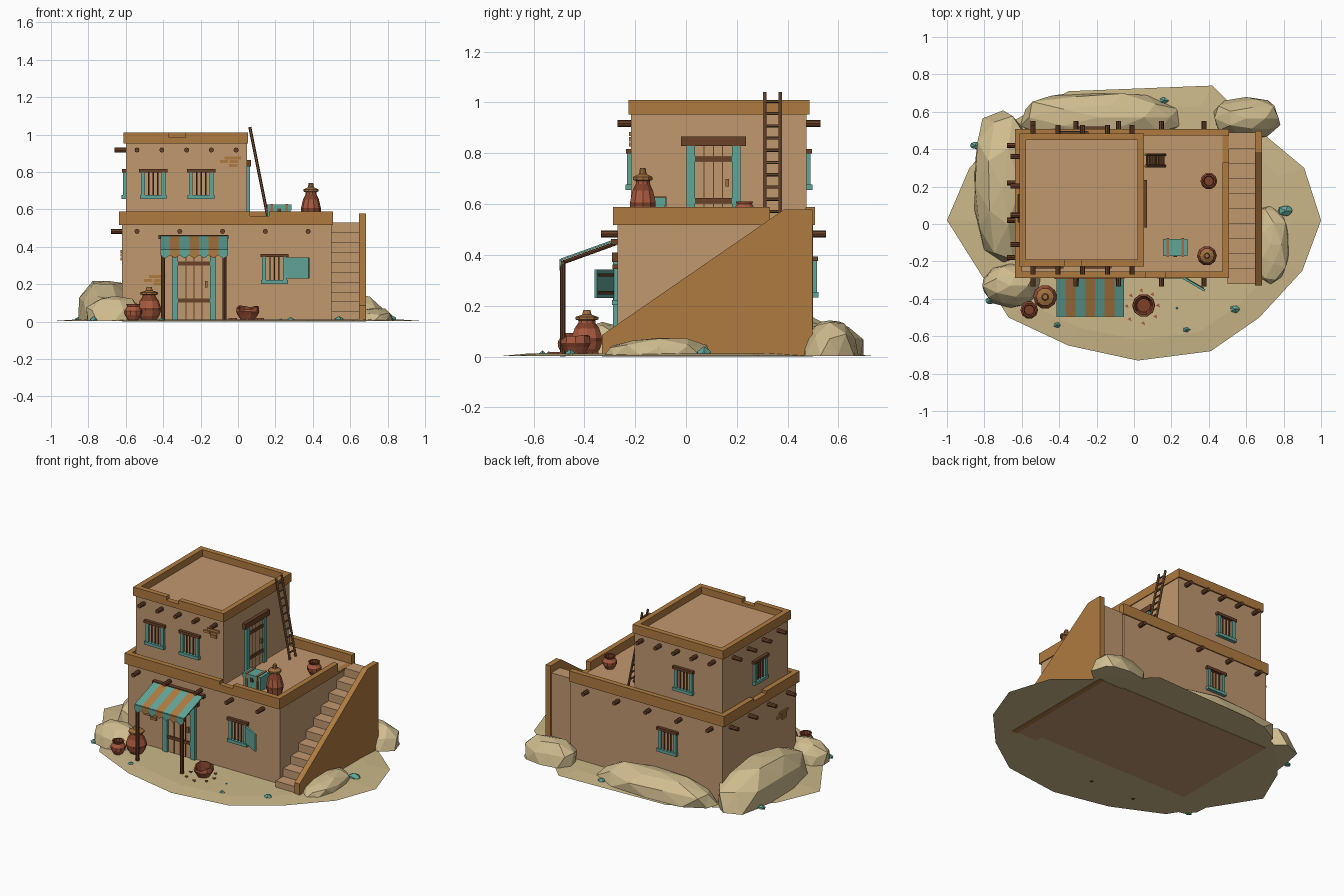
import bpy, bmesh, math, random
from mathutils import Matrix, Vector

random.seed(4)
cube = bpy.data.objects.get("Cube")
if cube:
    bpy.data.objects.remove(cube)

# Palette, given as display hex colours
PALETTE = {"adobe": "C1986F", "ochre_trim": "AF7B40", "dark_wood": "6A4128", "pole_wood": "7D5636",
           "turquoise": "62A699", "terracotta": "A85A3E", "fired_band": "7F4029", "sand": "CBB889",
           "sandstone": "D0BD8F", "lid_wood": "A1703F"}
NAMES = list(PALETTE)
ADOBE, TRIM, DARK, POLE, TEAL, CLAY, BAND, SAND, ROCK, LID = range(len(NAMES))
MATERIALS = []
for label, code in PALETTE.items():
    channels = [int(code[i:i + 2], 16) / 255 for i in (0, 2, 4)]
    colour = [((c + .055) / 1.055) ** 2.4 for c in channels] + [1]
    mat = bpy.data.materials.new(label)
    mat.use_nodes = True
    mat.diffuse_color = colour
    mat.node_tree.nodes["Principled BSDF"].inputs["Base Color"].default_value = colour
    MATERIALS.append(mat)


def finish(name, bm, location=(0, 0, 0), turn=0):
    """Turn a bmesh into an object that carries only the materials it uses."""
    bmesh.ops.recalc_face_normals(bm, faces=bm.faces)
    used = sorted({f.material_index for f in bm.faces})
    for f in bm.faces:
        f.material_index = used.index(f.material_index)
    mesh = bpy.data.meshes.new(name)
    bm.to_mesh(mesh)
    bm.free()
    for index in used:
        mesh.materials.append(MATERIALS[index])
    obj = bpy.data.objects.new(name, mesh)
    obj.location = location
    obj.rotation_euler.z = math.radians(turn)
    bpy.context.collection.objects.link(obj)
    return obj


def paint(verts, mat):
    for f in {f for v in verts for f in v.link_faces}:
        f.material_index = mat


def box(bm, xs, ys, zs, mat):
    size = [max(r) - min(r) for r in (xs, ys, zs)]
    middle = [sum(r) / 2 for r in (xs, ys, zs)]
    matrix = Matrix.Translation(middle) @ Matrix.Diagonal(size + [1])
    paint(bmesh.ops.create_cube(bm, size=1, matrix=matrix)["verts"], mat)


def prism(bm, points, depth, mat):
    face = bm.faces.new([bm.verts.new(p) for p in points])
    top = bmesh.ops.extrude_face_region(bm, geom=[face], use_keep_orig=True)["geom"]
    moved = [g for g in top if isinstance(g, bmesh.types.BMVert)]
    bmesh.ops.translate(bm, verts=moved, vec=depth)
    paint(moved + list(face.verts), mat)


def rod(bm, start, end, radius, mat, sides=8):
    start, end = Vector(start), Vector(end)
    axis = end - start
    matrix = Matrix.Translation((start + end) / 2) @ axis.to_track_quat("Z", "Y").to_matrix().to_4x4()
    paint(bmesh.ops.create_cone(bm, cap_ends=True, segments=sides, radius1=radius, radius2=radius,
                                depth=axis.length, matrix=matrix)["verts"], mat)


def spread(first, last, count):
    return [first + (last - first) * i / (count - 1) for i in range(count)]


def lathe(name, profile, location, scale=1, sides=10, jagged=0):
    """Revolve (radius, height, material) rows; each material paints the ring above its row."""
    bm = bmesh.new()
    rings = []
    for r, z, _ in profile:
        rings.append([bm.verts.new((r * scale * math.cos(a), r * scale * math.sin(a), z * scale))
                      for a in (math.tau * i / sides for i in range(sides))])
    for low, high, row in zip(rings, rings[1:], profile):
        for i in range(sides):
            j = (i + 1) % sides
            bm.faces.new((low[i], low[j], high[j], high[i])).material_index = row[2]
    for ring in (rings[0], rings[-1]):
        bm.faces.new(ring).material_index = profile[-1][2]
    if jagged:
        for outer, inner in zip(rings[-3], rings[-2]):
            drop = random.uniform(0, jagged)
            outer.co.z -= drop
            inner.co.z -= drop
    return finish(name, bm, location)


# Ground slab with a soft edge
outline = [(-1, .02), (-.83, -.25), (-.67, -.5), (-.35, -.65), (.02, -.73), (.41, -.68), (.67, -.5),
           (.9, -.25), (1, .02), (.91, .3), (.67, .5), (.54, .62), (.42, .74), (-.35, .71), (-.65, .55), (-.88, .3)]
bm = bmesh.new()
base = bm.faces.new([bm.verts.new((x, y, .002)) for x, y in outline])
rim = bm.faces.new([bm.verts.new((x * .85, y * .85, .012)) for x, y in outline])
bmesh.ops.bridge_loops(bm, edges=list(base.edges) + list(rim.edges))
paint(bm.verts, SAND)
finish("ground", bm)

# Two storeys
for name, xs, ys, zs in (("lower_storey", (-.62, .5), (-.27, .5), (0, .53)),
                         ("upper_storey", (-.6, .047), (-.217, .475), (.52, .965))):
    bm = bmesh.new()
    box(bm, xs, ys, zs, ADOBE)
    finish(name, bm)


def parapet(name, xs, ys, zs, gaps):
    """Rim of four runs; gaps maps a side to (start, end, height left standing)."""
    bm = bmesh.new()
    t = .035
    runs = {"front": (xs, (ys[0], ys[0] + t)), "back": (xs, (ys[1] - t, ys[1])),
            "left": ((xs[0], xs[0] + t), ys), "right": ((xs[1] - t, xs[1]), ys)}
    for side, (rx, ry) in runs.items():
        along = rx if side in ("front", "back") else ry
        pieces = [(along, zs[1])]
        if side in gaps:
            a, b, top = gaps[side]
            pieces = [((along[0], a), zs[1]), ((a, b), top), ((b, along[1]), zs[1])]
        for span, top in pieces:
            px, py = (span, ry) if along is rx else (rx, span)
            box(bm, px, py, (zs[0], top), TRIM)
    finish(name, bm)


parapet("lower_parapet", (-.635, .507), (-.288, .507), (.517, .588),
        {"front": (.065, .165, .565), "left": (.06, .19, .57), "right": (.33, .47, .531)})
parapet("upper_parapet", (-.613, .053), (-.226, .485), (.952, 1.01), {"front": (-.37, -.28, .985)})

# Roof beam ends
bm = bmesh.new()
for z, xs, ys, x_out, y_out in ((.482, spread(-.54, .375, 5), spread(-.18, .42, 4), -.68, (-.335, .55)),
                                (.917, spread(-.54, -.01, 5), spread(-.11, .36, 4), -.66, (-.27, .53))):
    for x in xs:
        rod(bm, (x, y_out[0], z), (x, y_out[1], z), .0135, DARK)
    for y in ys:
        rod(bm, (x_out, y, z), (x_out + .1, y, z), .0135, DARK)
finish("roof_beams", bm)

# Outer staircase and its sloping side wall
bm = bmesh.new()
steps = 10
for i in range(steps):
    box(bm, (.5, .65), (-.32 + i * .08, .49), (.053 * i, .053 * (i + 1)), ADOBE)
finish("stairs", bm)
bm = bmesh.new()
slope = [(-.33, 0), (-.33, .085), (.385, .578), (.497, .578), (.497, 0)]
prism(bm, [(.648, y, z) for y, z in slope], (.037, 0, 0), TRIM)
finish("stair_wall", bm)


# Barred windows and plank doors, built facing -y
def window(name, location, turn):
    bm = bmesh.new()
    for side in (-1, 1):
        box(bm, (side * .045, side * .066), (-.015, .005), (-.07, .065), TEAL)
    box(bm, (-.072, .072), (-.022, .005), (-.082, -.062), TEAL)
    box(bm, (-.076, .076), (-.02, .005), (.06, .078), DARK)
    for x in (-.024, 0, .024):
        rod(bm, (x, -.007, -.065), (x, -.007, .062), .0045, DARK, 6)
    finish(name, bm, location, turn)


window("upper_front_window_left", (-.197, -.217, .738), 0)
window("upper_front_window_right", (-.453, -.217, .738), 0)
window("lower_front_window", (.195, -.27, .284), 0)
window("upper_left_window", (-.6, .085, .738), -90)
window("upper_back_window", (-.32, .475, .738), 180)
window("lower_back_window", (-.22, .5, .315), 180)

bm = bmesh.new()
box(bm, (0, .135), (-.006, .006), (-.056, .056), TEAL)
for z in (-.035, .035):
    box(bm, (.01, .125), (.006, .01), (z - .006, z + .006), DARK)
finish("window_shutter", bm, (.262, -.288, .286), -30)


def door(name, location, turn, half=.073, height=.3):
    bm = bmesh.new()
    box(bm, (-half, half), (-.006, .004), (0, height), ADOBE)
    for side in (-1, 1):
        box(bm, (side * half, side * (half + .033)), (-.018, .004), (0, height), TEAL)
    box(bm, (-half - .055, half + .055), (-.022, .004), (height, height + .037), DARK)
    for x in (-half / 2, 0, half / 2):
        box(bm, (x - .002, x + .002), (-.009, .004), (0, height), DARK)
    for z in (.25, .8):
        box(bm, (-half, half), (-.013, .004), (height * z, height * z + .02), DARK)
    box(bm, (half - .026, half - .012), (-.018, .004), (height * .47, height * .57), LID)
    finish(name, bm, location, turn)


door("front_door", (-.235, -.27, .012), 0, .085, .36)
door("terrace_door", (.047, .108, .528), 90)


# Exposed brick patches
def bricks(name, location, turn):
    bm = bmesh.new()
    for x, z in ((-.04, 0), (.012, 0), (-.015, .02), (.03, .02), (.01, -.02)):
        box(bm, (x - .022, x + .022), (-.008, .002), (z - .008, z + .008), TRIM)
    finish(name, bm, location, turn)


bricks("upper_bricks", (-.035, -.217, .855), 0)
bricks("lower_bricks", (-.44, -.27, .22), 0)
bricks("left_bricks", (-.62, -.13, .355), -90)

# Striped awning with scalloped edge on two poles
bm = bmesh.new()
count = 7
edges = spread(-.415, -.053, count + 1)
for i, (a, b) in enumerate(zip(edges, edges[1:])):
    mat = TRIM if i % 2 else TEAL
    prism(bm, [(a, -.285, .452), (b, -.285, .452), (b, -.492, .378), (a, -.492, .378)], (0, 0, .008), mat)
    prism(bm, [(a, -.492, .384), (b, -.492, .384), (b, -.492, .355),
               ((a + b) / 2, -.492, .338), (a, -.492, .355)], (0, -.006, 0), mat)
finish("awning", bm)
bm = bmesh.new()
for x in (-.4, -.073):
    rod(bm, (x, -.485, 0), (x, -.485, .378), .011, DARK)
    rod(bm, (x, -.485, .37), (x, -.275, .446), .008, DARK)
rod(bm, (-.415, -.485, .368), (-.053, -.485, .368), .009, DARK)
box(bm, (-.425, -.05), (-.295, -.27), (.44, .462), DARK)
finish("awning_frame", bm)

# Ladder leaning on the upper storey
bm = bmesh.new()
foot, head = Vector((.165, 0, .53)), Vector((.063, 0, 1.04))
rails = [Vector((0, y, 0)) for y in (.31, .37)]
for rail in rails:
    rod(bm, foot + rail, head + rail, .008, POLE, 6)
for t in spread(.08, .93, 10):
    rung = foot.lerp(head, t)
    rod(bm, rung + rails[0], rung + rails[1], .006, POLE, 6)
finish("ladder", bm)

# Pottery
jar = [(.6, 0, CLAY), (.85, .35, CLAY), (1, .8, BAND), (1, 1, CLAY), (.8, 1.6, BAND), (.55, 1.95, CLAY),
       (.55, 2.1, LID), (.75, 2.15, LID), (.75, 2.3, LID), (.3, 2.45, LID), (.22, 2.75, LID)]
tall_jar = [(r, z * 1.45, m) for r, z, m in jar]
pot = [(.6, 0, CLAY), (.95, .6, CLAY), (1, .9, BAND), (.97, 1.1, CLAY), (.7, 1.55, CLAY), (.82, 1.8, BAND),
       (.62, 1.8, BAND), (.55, 1.3, BAND)]
bowl = [(.6, 0, CLAY), (.9, .45, BAND), (1, .7, CLAY), (.95, 1.25, CLAY), (.82, 1.25, BAND), (.6, .25, BAND)]
lathe("ground_jar", jar, (-.475, -.39, .008), .064)
lathe("terrace_jar", tall_jar, (.39, -.17, .53), .053)
lathe("ground_pot", pot, (-.56, -.46, .008), .047)
lathe("terrace_pot", pot, (.4, .23, .53), .045)
lathe("broken_bowl", bowl, (.052, -.435, .01), .062, jagged=.03)
bm = bmesh.new()
for i in range(8):
    a, r = i * .8, random.uniform(.075, .1)
    x, y, s = .04 + r * math.cos(a), -.435 + r * math.sin(a), .011
    prism(bm, [(x - s, y, .012), (x + s, y - s, .012), (x + s / 2, y + s, .012)], (0, 0, .006), CLAY)
finish("pottery_shards", bm)

# Storage chest
bm = bmesh.new()
box(bm, (-.062, .062), (-.042, .042), (0, .065), TEAL)
box(bm, (-.066, .066), (-.046, .046), (.065, .095), TEAL)
for x in (-.04, .04):
    box(bm, (x - .007, x + .007), (-.049, .049), (0, .099), LID)
box(bm, (-.01, .01), (-.051, -.04), (.05, .075), DARK)
finish("storage_chest", bm, (.22, -.125, .53))


# Boulders and turquoise stones
def stone(name, location, size, mat, detail=2):
    bm = bmesh.new()
    bmesh.ops.create_icosphere(bm, subdivisions=detail, radius=1)
    for v in bm.verts:
        boxy = sum(abs(c) ** 2.6 for c in v.co) ** (1 / 2.6)
        v.co *= random.uniform(.9, 1.05) / boxy
        v.co = Vector(c * s for c, s in zip(v.co, size))
        v.co.z = max(v.co.z, .003)
    bmesh.ops.dissolve_degenerate(bm, dist=.0005, edges=bm.edges)
    paint(bm.verts, mat)
    finish(name, bm, (*location, 0))


stone("left_boulder", (-.7, .2), (.17, .41, .235), ROCK)
stone("back_boulder", (-.19, .57), (.43, .14, .14), ROCK)
stone("front_left_boulder", (-.66, -.33), (.16, .115, .13), ROCK)
stone("back_right_boulder", (.6, .565), (.18, .11, .145), ROCK)
stone("right_boulder", (.73, -.11), (.1, .21, .075), ROCK)
for x, y, r in ((-.85, .42, .027), (.16, .66, .025), (.81, .07, .04), (.54, -.455, .028), (.28, -.565, .022),
                (.23, -.45, .015), (-.41, -.54, .02), (-.77, -.41, .026)):
    stone("turquoise_stone", (x, y), (r, r * .75, r * 1.1), TEAL, 1)
